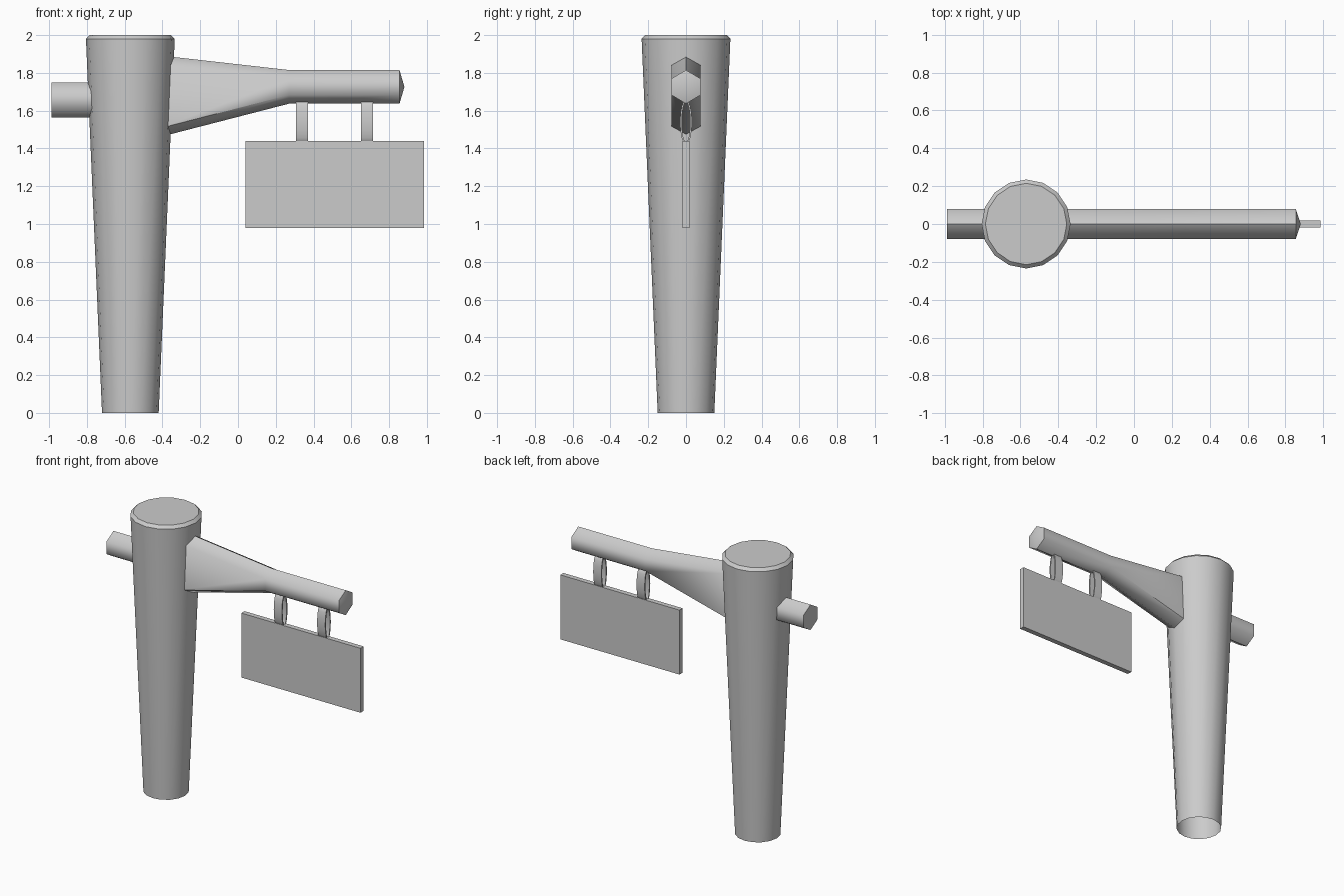
import bpy, bmesh, math

if "Cube" in bpy.data.objects:
    bpy.data.objects.remove(bpy.data.objects["Cube"])


def make_object(name, bm, angle):
    bmesh.ops.recalc_face_normals(bm, faces=bm.faces)
    mesh = bpy.data.meshes.new(name)
    bm.to_mesh(mesh)
    bm.free()
    obj = bpy.data.objects.new(name, mesh)
    bpy.context.collection.objects.link(obj)
    bpy.ops.object.select_all(action='DESELECT')
    obj.select_set(True)
    bpy.context.view_layer.objects.active = obj
    bpy.ops.object.shade_smooth_by_angle(angle=math.radians(angle))
    return obj


def loft(name, rings, angle, cap_start=False, cap_end=False, tip=None, closed=False):
    """Bridge rings of points into one skin, with optional caps or a pointed tip."""
    bm = bmesh.new()
    loops = [[bm.verts.new(p) for p in ring] for ring in rings]
    pairs = list(zip(loops, loops[1:]))
    if closed:
        pairs.append((loops[-1], loops[0]))
    for a, b in pairs:
        n = len(a)
        for i in range(n):
            j = (i + 1) % n
            bm.faces.new((a[i], a[j], b[j], b[i]))
    if cap_start:
        bm.faces.new(loops[0])
    if cap_end:
        bm.faces.new(loops[-1])
    if tip:
        t, last = bm.verts.new(tip), loops[-1]
        for i in range(len(last)):
            bm.faces.new((last[i], last[(i + 1) % len(last)], t))
    return make_object(name, bm, angle)


def circle(r, z, cx=-0.57, n=16):
    return [(cx + r * math.cos(2 * math.pi * i / n),
             r * math.sin(2 * math.pi * i / n), z) for i in range(n)]


def hexagon(x, top, bottom, w=0.078, ridge=0.046):
    return [(x, 0, top), (x, w, top - ridge), (x, w, bottom + ridge),
            (x, 0, bottom), (x, -w, bottom + ridge), (x, -w, top - ridge)]


def ellipse(x, ry, rz, cz=1.54, n=16):
    return [(x, ry * math.sin(2 * math.pi * i / n),
             cz + rz * math.cos(2 * math.pi * i / n)) for i in range(n)]


# Tapered post, bevelled at the top and open underneath
loft("post", [circle(0.15, 0), circle(0.235, 1.98), circle(0.215, 2.0)], 30, cap_end=True)

# Hexagonal arm that flares into the post and ends in a blunt point
loft("arm", [hexagon(-0.42, 1.893, 1.459), hexagon(0.27, 1.815, 1.637),
             hexagon(0.855, 1.815, 1.637)], 60, cap_start=True, tip=(0.881, 0, 1.726))

# Stub of the beam on the other side
loft("beam_stub", [hexagon(-0.988, 1.748, 1.565), hexagon(-0.72, 1.748, 1.565)], 60,
     cap_start=True, cap_end=True)

# Two oval hanging bands
for i, x in enumerate((0.338, 0.682)):
    a, b = x - 0.032, x + 0.032
    loft(f"hanging_ring_{i + 1}",
         [ellipse(a, 0.032, 0.118), ellipse(b, 0.032, 0.118),
          ellipse(b, 0.022, 0.107), ellipse(a, 0.022, 0.107)], 40, closed=True)

# Sign board
bm = bmesh.new()
bmesh.ops.create_cube(bm, size=1)
for v in bm.verts:
    v.co = (0.512 + v.co.x * 0.946, v.co.y * 0.036, 1.209 + v.co.z * 0.462)
make_object("sign_board", bm, 30)
